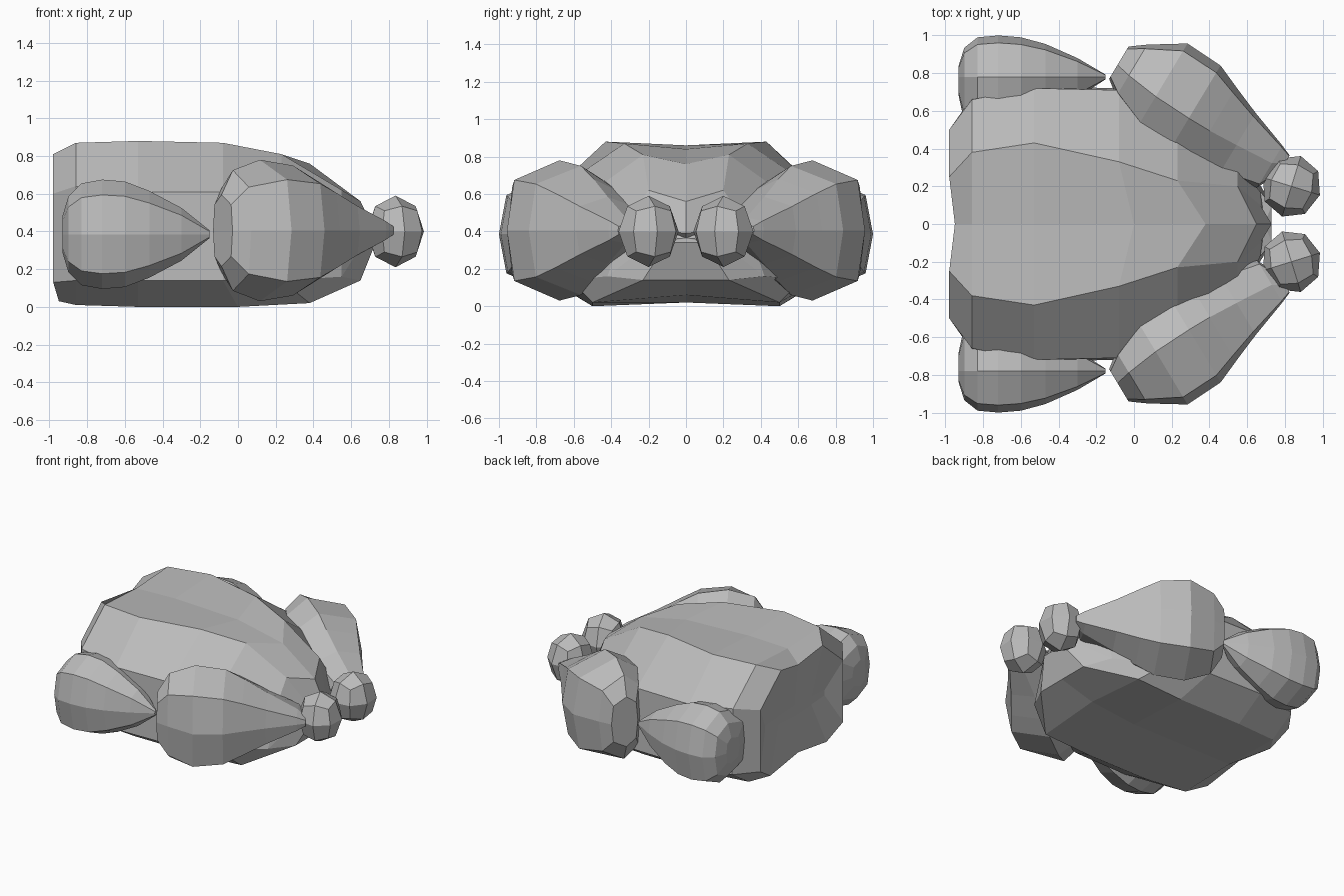
import bpy, bmesh, math
from mathutils import Vector, Matrix

cube = bpy.data.objects.get("Cube")
if cube:
    bpy.data.objects.remove(cube)

# One plain colour for every part
grey = bpy.data.materials.new("plain_grey")
grey.use_nodes = True
grey.diffuse_color = (0.5, 0.5, 0.5, 1)
bsdf = next(n for n in grey.node_tree.nodes if n.type == 'BSDF_PRINCIPLED')
bsdf.inputs["Base Color"].default_value = (0.5, 0.5, 0.5, 1)


def finish(bm, name):
    bmesh.ops.recalc_face_normals(bm, faces=bm.faces)
    mesh = bpy.data.meshes.new(name)
    bm.to_mesh(mesh)
    bm.free()
    mesh.materials.append(grey)
    obj = bpy.data.objects.new(name, mesh)
    bpy.context.collection.objects.link(obj)
    return obj


def loft(name, rings):
    """Skin closed rings that have equal point counts and cap both ends."""
    bm = bmesh.new()
    loops = [[bm.verts.new(p) for p in ring] for ring in rings]
    n = len(loops[0])
    for a, b in zip(loops, loops[1:]):
        for i in range(n):
            j = (i + 1) % n
            bm.faces.new((a[i], a[j], b[j], b[i]))
    for end in (loops[0], loops[-1]):
        centre = bm.verts.new(sum((v.co for v in end), Vector()) / n)
        for i in range(n):
            bm.faces.new((end[i], end[(i + 1) % n], centre))
    return finish(bm, name)


def pod(name, origin, direction, s, lean, profile):
    """Boxy eight-sided pod on a level axis; profile = (distance, outer, inner, height)."""
    o, d = Vector(origin), Vector(direction).normalized()
    out, up = Vector((-d.y, d.x, 0)) * s, Vector((0, 0, 1))
    a, b = .82, .72
    section = [(1, 0), (a, b), (-lean, 1), (-a - lean / 4, b),
               (-1, 0), (-a - lean / 4, -b), (-lean, -1), (a, -b)]
    rings = []
    for t, w_out, w_in, h in profile:
        rings.append([o + d * t + out * c * (w_out if c > 0 else w_in) + up * k * h
                      for c, k in section])
    return loft(name, rings)


# Shell: centre x, bow, top centre z, top edge, shoulder, low side, base edge, base z
sections = [
    (-.92, .0, .43, (.2, .42), (.36, .41), (.36, .37), (.2, .36), .35),
    (-.95, .03, .75, (.25, .81), (.5, .6), (.5, .13), (.34, .03), .08),
    (-.86, .0, .85, (.38, .87), (.66, .64), (.67, .14), (.47, .01), .02),
    (-.53, .0, .86, (.43, .88), (.72, .61), (.73, .14), (.5, .0), .02),
    (.0, .08, .84, (.33, .87), (.71, .61), (.72, .14), (.5, .0), .02),
    (.38, .15, .76, (.23, .81), (.55, .58), (.62, .14), (.5, .02), .06),
    (.65, .1, .56, (.2, .62), (.32, .45), (.42, .16), (.23, .14), .14),
    (.73, .06, .39, (.1, .4), (.17, .37), (.17, .35), (.1, .34), .34),
]
rings = []
for x, bow, top, edge, shoulder, low, base, bottom in sections:
    # Only the upper part of each section bows; the base runs straight across
    half = [(x - bow, *p) for p in (edge, shoulder, low)] + [(x, *base)]
    ring = [(x, 0, top)] + half + [(x, 0, bottom)]
    rings.append(ring + [(px, -y, z) for px, y, z in reversed(half)])
loft("body_shell", rings)

# Limbs and eyes, repeated on both sides
leg_profile = [(-.93, .06, .1, .1), (-.9, .155, .24, .2), (-.83, .21, .35, .27),
               (-.72, .22, .37, .29), (-.6, .21, .33, .28), (-.47, .175, .23, .23),
               (-.3, .1, .11, .14), (-.15, .012, .012, .02)]
arm_profile = [(-.51, .08, .12, .19), (-.43, .14, .18, .32), (-.25, .255, .26, .375),
               (-.04, .245, .29, .345), (.09, .19, .29, .275), (.25, .125, .26, .18),
               (.46, .05, .21, .07), (.52, .025, .08, .03)]
for s, label in ((-1, "near"), (1, "far")):
    pod(label + "_hind_leg", (0, s * .78, .385), (1, 0, 0), s, 0, leg_profile)
    pod(label + "_claw_arm", (.367, s * .61, .405), (.857, -.515 * s, 0), s, .28, arm_profile)
    # Faceted eye ball from a rounded cube
    bm = bmesh.new()
    bmesh.ops.create_cube(bm, size=2)
    bmesh.ops.subdivide_edges(bm, edges=bm.edges[:], cuts=1, use_grid_fill=True)
    for v in bm.verts:
        v.co.normalize()
    bm.transform(Matrix.Translation((.835, s * .2, .4))
                 @ Matrix.Rotation(-.3 * s, 4, 'Z')
                 @ Matrix.Diagonal((.158, .168, .19, 1)))
    finish(bm, label + "_eye")
